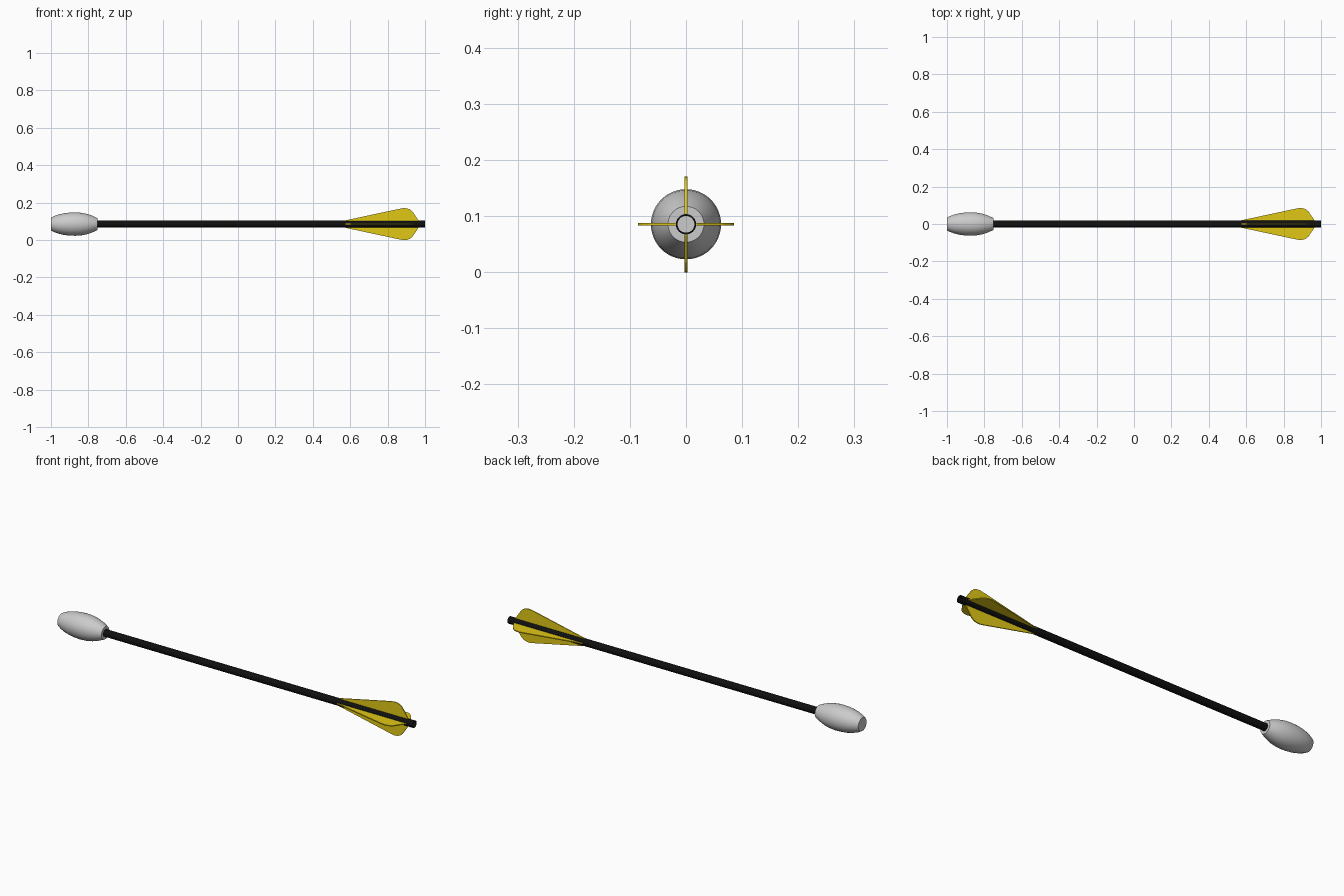
import bpy, bmesh
from math import cos, sin, pi
from mathutils import Matrix

if "Cube" in bpy.data.objects:
    bpy.data.objects.remove(bpy.data.objects["Cube"])

AXIS_Z = 0.0855


def material(name, rgb):
    m = bpy.data.materials.new(name)
    m.diffuse_color = (*rgb, 1)
    m.use_nodes = True
    m.node_tree.nodes["Principled BSDF"].inputs["Base Color"].default_value = m.diffuse_color
    return m


def finish(bm, name, mat, smooth=True):
    bmesh.ops.recalc_face_normals(bm, faces=bm.faces[:])
    me = bpy.data.meshes.new(name)
    bm.to_mesh(me)
    bm.free()
    me.materials.append(mat)
    ob = bpy.data.objects.new(name, me)
    ob.location.z = AXIS_Z
    bpy.context.collection.objects.link(ob)
    if smooth:
        bpy.ops.object.select_all(action='DESELECT')
        ob.select_set(True)
        bpy.context.view_layer.objects.active = ob
        bpy.ops.object.shade_smooth_by_angle(angle=0.6)
    return ob


def lathe(name, profile, mat, closed=False, n=48):
    """Spin (x, radius) points around the x axis; open profiles get end caps."""
    bm = bmesh.new()
    rings = [[bm.verts.new((x, r * cos(2 * pi * i / n), r * sin(2 * pi * i / n)))
              for i in range(n)] for x, r in profile]
    pairs = list(zip(rings, rings[1:]))
    if closed:
        pairs.append((rings[-1], rings[0]))
    else:
        bm.faces.new(rings[0])
        bm.faces.new(rings[-1])
    for a, b in pairs:
        for i in range(n):
            j = (i + 1) % n
            bm.faces.new((a[i], a[j], b[j], b[i]))
    return finish(bm, name, mat)


def vane(name, angle, mat, thickness=0.005):
    """Flat tapered fin with a rounded rear corner."""
    outline = [(0.575, 0.016), (0.575, 0.02), (0.86, 0.081), (0.885, 0.0855),
               (0.905, 0.084), (0.92, 0.078), (0.932, 0.068), (0.965, 0.02),
               (0.965, 0.016)]
    bm = bmesh.new()
    face = bm.faces.new([bm.verts.new((x, -thickness / 2, r)) for x, r in outline])
    ext = bmesh.ops.extrude_face_region(bm, geom=[face])
    moved = [v for v in ext['geom'] if isinstance(v, bmesh.types.BMVert)]
    bmesh.ops.translate(bm, verts=moved, vec=(0, thickness, 0))
    bmesh.ops.rotate(bm, verts=bm.verts[:], cent=(0, 0, 0),
                     matrix=Matrix.Rotation(angle, 3, 'X'))
    return finish(bm, name, mat, smooth=False)


black = material("black", (0.005, 0.005, 0.005))
yellow = material("yellow", (0.75, 0.58, 0.008))
white = material("white", (0.8, 0.8, 0.78))

# Hollow shaft
lathe("shaft", [(-0.76, 0.018), (1.0, 0.018), (1.0, 0.015), (-0.76, 0.015)],
      black, closed=True)

# Blunt padded head, barrel shaped with flat ends
lathe("head", [(-1.0, 0.034), (-0.985, 0.042), (-0.96, 0.051), (-0.93, 0.058),
               (-0.9, 0.0615), (-0.87, 0.0625), (-0.84, 0.0605), (-0.81, 0.055),
               (-0.78, 0.045), (-0.76, 0.036), (-0.752, 0.032)], white)

# Four fletching vanes
for k in range(4):
    vane(f"vane_{k + 1}", k * pi / 2, yellow)
